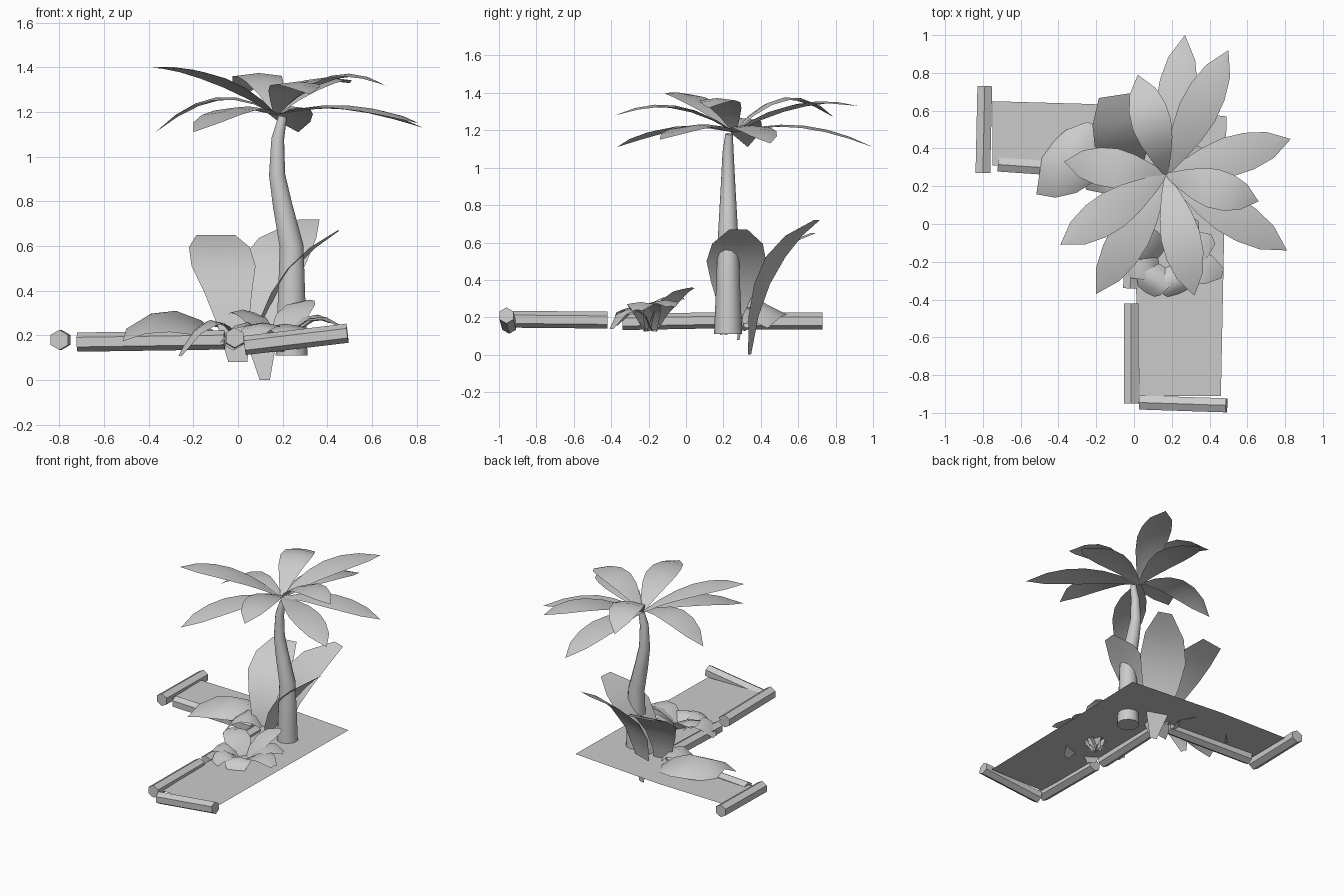
import bpy, bmesh, math
from mathutils import Vector as V

if "Cube" in bpy.data.objects:
    bpy.data.objects.remove(bpy.data.objects["Cube"])


def make(name, bm, smooth=False):
    me = bpy.data.meshes.new(name)
    bm.to_mesh(me)
    bm.free()
    for p in me.polygons:
        p.use_smooth = smooth
    ob = bpy.data.objects.new(name, me)
    bpy.context.collection.objects.link(ob)
    return ob


def bez(a, b, c, t):
    return a * (1 - t) ** 2 + b * 2 * t * (1 - t) + c * t * t


def leaf(bm, base, ctrl, tip, width, shape, side=None, fold=0.0):
    """Arched blade: half-width per station from shape, edges lowered by fold."""
    base, ctrl, tip = V(base), V(ctrl), V(tip)
    flat = tip - base
    side = V(side).normalized() if side else V((flat.y, -flat.x, 0)).normalized()
    rows, n = [], len(shape) - 1
    for i, w in enumerate(shape):
        p = bez(base, ctrl, tip, i / n)
        h = w * width / 2
        drop = V((0, 0, -fold * h))
        rows.append([bm.verts.new(q) for q in (p - side * h + drop, p, p + side * h + drop)])
    for a, b in zip(rows, rows[1:]):
        for k in range(2):
            bm.faces.new((a[k], a[k + 1], b[k + 1], b[k]))


def tube(bm, path, radii, sides, ref):
    """Rings swept along a path, with capped ends."""
    path = [V(p) for p in path]
    rings = []
    for i, (p, r) in enumerate(zip(path, radii)):
        d = (path[min(i + 1, len(path) - 1)] - path[max(i - 1, 0)]).normalized()
        u = (V(ref) - d * d.dot(V(ref))).normalized()
        v = d.cross(u)
        rings.append([bm.verts.new(p + (u * math.cos(2 * math.pi * k / sides)
                      + v * math.sin(2 * math.pi * k / sides)) * r) for k in range(sides)])
    for a, b in zip(rings, rings[1:]):
        for k in range(sides):
            j = (k + 1) % sides
            bm.faces.new((a[k], a[j], b[j], b[k]))
    bm.faces.new(rings[0][::-1])
    bm.faces.new(rings[-1])


# L-shaped soil bed
bm = bmesh.new()
bed = [(-.75, .65), (-.75, .31), (-.01, .28), (.03, -.91), (.46, -.91), (.49, .57), (-.22, .635)]
bm.faces.new([bm.verts.new((x, y, .19)) for x, y in bed])
make("soil_bed", bm)

# Hexagonal border logs
logs = [((-.80, .27, .18), (-.79, .73, .18), .045),
        ((-.72, .315, .17), (-.06, .27, .18), .043),
        ((-.015, -.95, .19), (-.015, -.42, .185), .045),
        ((-.02, -.34, .175), (-.01, .22, .185), .043),
        ((.03, -.945, .155), (.49, -.96, .21), .043)]
for i, (a, b, r) in enumerate(logs):
    bm = bmesh.new()
    tube(bm, (a, b), (r, r), 6, (0, 0, 1))
    make(f"border_log_{i + 1}", bm)

# Curved palm trunk
bm = bmesh.new()
tube(bm, [(.24, .225, .11), (.24, .225, .35), (.24, .225, .6), (.2, .225, .78),
          (.175, .225, .92), (.178, .225, 1.08), (.2, .23, 1.18)],
     (.075, .065, .056, .046, .038, .03, .02), 10, (0, 1, 0))
trunk = make("palm_trunk", bm, True)
bpy.context.view_layer.objects.active = trunk
trunk.select_set(True)
bpy.ops.object.shade_smooth_by_angle(angle=math.radians(50))

# Palm fronds: tip position and height of the arch
frond = (.1, .5, .82, 1, .95, .68, 0)
tips = [((.27, 1.0, 1.11), 1.3), ((.5, .92, 1.33), 1.42), ((.83, .45, 1.13), 1.29),
        ((.66, .12, 1.32), 1.47), ((.81, -.14, 1.15), 1.29), ((.32, -.38, 1.28), 1.43),
        ((-.2, -.37, 1.11), 1.29), ((-.39, -.11, 1.4), 1.43),
        ((-.37, .33, 1.11), 1.38), ((.02, .79, 1.27), 1.52)]
bm = bmesh.new()
hub = V((.17, .26, 1.19))
for tip, arch in tips:
    c = (hub + V(tip)) / 2
    c.z = arch
    leaf(bm, hub, c, tip, .21, frond, fold=.12)
make("palm_fronds", bm, True)

# Tall broad leaves behind the trunk
broad = (.15, .5, .8, 1, .85, .3)
bm = bmesh.new()
leaf(bm, (.12, .34, 0), (.04, .36, .55), (.32, .7, .72), .32, broad, side=(1, -.35, 0))
leaf(bm, (0, .28, .08), (-.06, .3, .55), (-.1, .68, .65), .29, (.3, .5, .75, 1, .95, .6), side=(1, .15, 0))
leaf(bm, (.06, .24, .12), (.14, .27, .5), (.45, .28, .67), .32, broad, side=(.1, 1, 0))
make("tall_leaves", bm, True)

# Drooping leaves on the left wing
bm = bmesh.new()
leaf(bm, (-.05, .38, .17), (-.28, .38, .42), (-.5, .27, .23), .38, (.3, .7, 1, .95, .6), side=(.15, 1, 0), fold=.5)
leaf(bm, (0, .3, .17), (-.12, .26, .4), (-.26, .2, .11), .2, (.3, .8, 1, .7, .2), fold=.2)
make("drooping_leaves", bm, True)

# Low bush at the front
bm = bmesh.new()
core = V((.17, -.19, .13))
bush = [(.47, -.26, .24), (.25, -.4, .14), (.05, -.38, .16), (-.08, -.22, .17),
        (-.03, -.03, .3), (.32, .03, .36), (.42, -.08, .26)]
for t in bush:
    c = (core + V(t)) / 2
    c.z = .37
    leaf(bm, core, c, t, .18, (.4, .8, 1, .85, .3), fold=.15)
make("low_bush", bm, True)
